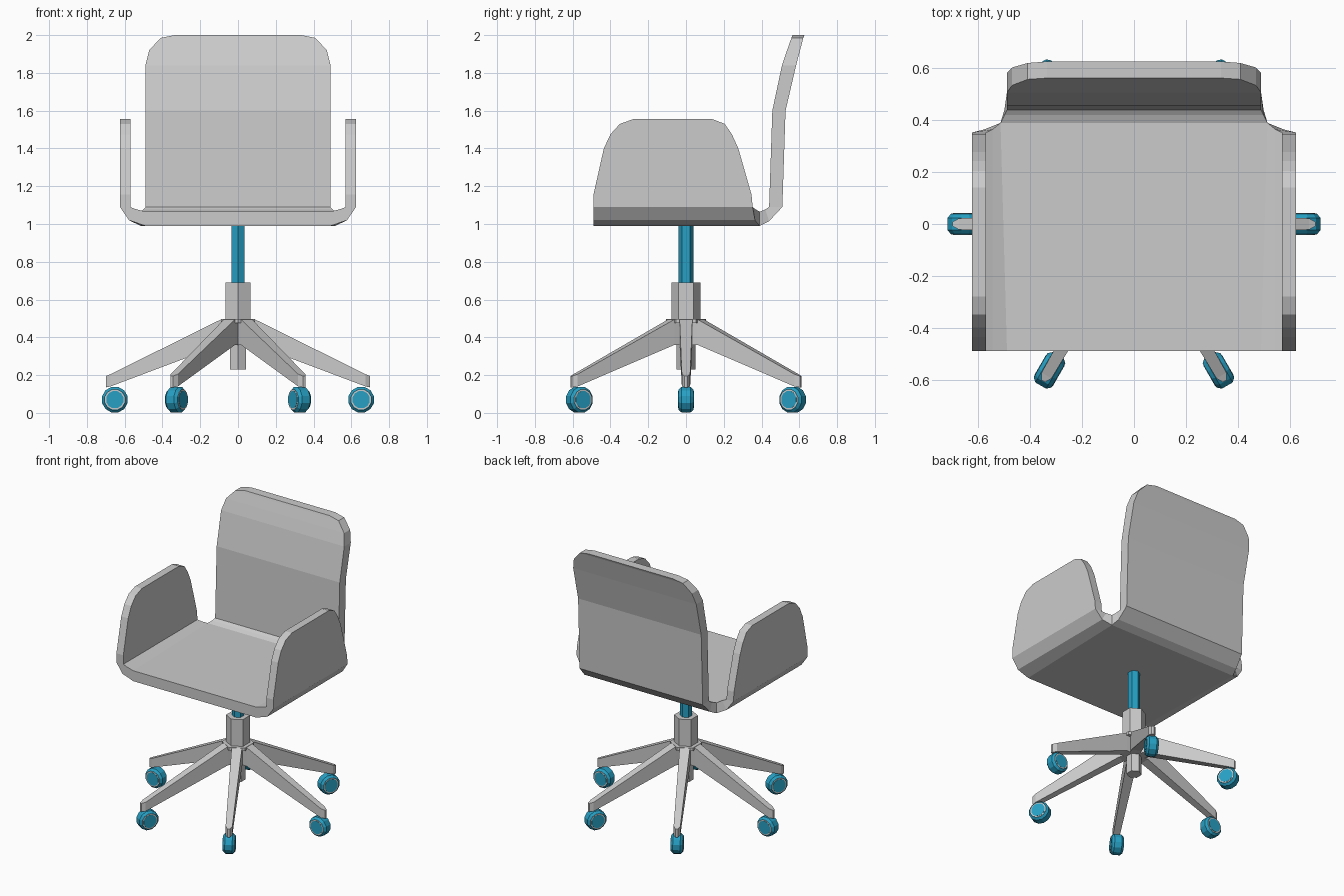
import bpy, bmesh
from math import pi, radians
from mathutils import Matrix

if "Cube" in bpy.data.objects:
    bpy.data.objects.remove(bpy.data.objects["Cube"])

blue = bpy.data.materials.new("blue_plastic")
blue.diffuse_color = (0.02, 0.35, 0.55, 1)
blue.use_nodes = True
blue.node_tree.nodes["Principled BSDF"].inputs["Base Color"].default_value = blue.diffuse_color


def finish(name, bm, mat=None):
    bmesh.ops.remove_doubles(bm, verts=bm.verts, dist=0.0005)
    bmesh.ops.recalc_face_normals(bm, faces=bm.faces)
    me = bpy.data.meshes.new(name)
    bm.to_mesh(me)
    bm.free()
    ob = bpy.data.objects.new(name, me)
    bpy.context.collection.objects.link(ob)
    if mat:
        me.materials.append(mat)
    return ob


def loft(bm, rings, cap_start=True, cap_end=True):
    """Skin a series of closed rings."""
    vs = [[bm.verts.new(p) for p in r] for r in rings]
    n = len(vs[0])
    for a, b in zip(vs, vs[1:]):
        for i in range(n):
            j = (i + 1) % n
            bm.faces.new((a[i], a[j], b[j], b[i]))
    if cap_start:
        bm.faces.new(vs[0])
    if cap_end:
        bm.faces.new(vs[-1])


def lathe(name, profile, sides, matrix=Matrix(), mat=None, turn=0.0):
    """Stack of regular polygons (radius, height) along local z."""
    bm = bmesh.new()
    ring = [Matrix.Rotation(turn + 2 * pi * i / sides, 4, 'Z') for i in range(sides)]
    loft(bm, [[r @ Matrix.Translation((rad, 0, z)) @ Matrix().to_translation() for r in ring]
              for rad, z in profile])
    bm.transform(matrix)
    return finish(name, bm, mat)


# Bent one-piece shell: seat panel
bm = bmesh.new()
BOT, TOP = 0.99, 1.065
plan = [(-0.49, -0.49), (0.49, -0.49), (0.515, 0.39), (-0.515, 0.39)]
lo, hi = ([bm.verts.new((x, y, z)) for x, y in plan] for z in (BOT, TOP))
bm.faces.new(lo)
bm.faces.new(hi)
bm.faces.new((lo[0], lo[1], hi[1], hi[0]))

# Backrest: half width, front (y, z), rear (y, z)
back = [(0.515, 0.39, TOP, 0.39, BOT), (0.50, 0.42, 1.077, 0.44, 1.015),
        (0.49, 0.44, 1.09, 0.51, 1.09), (0.49, 0.457, 1.60, 0.527, 1.60),
        (0.49, 0.508, 1.84, 0.583, 1.84), (0.47, 0.535, 1.92, 0.604, 1.92),
        (0.41, 0.558, 1.985, 0.621, 1.985), (0.335, 0.563, 2.0, 0.627, 2.0)]
loft(bm, [[(-w, y, z), (w, y, z), (w, v, u), (-w, v, u)] for w, y, z, v, u in back],
     cap_start=False)

# Armrests: inner (x, z), outer (x, z), front y, rear y
arm = [(0.545, 1.08, 0.577, 1.02, -0.49, 0.365), (0.57, 1.09, 0.625, 1.09, -0.49, 0.353)]
arm += [(0.57, z, 0.625, z, a, b) for z, a, b in (
    (1.155, -0.49, 0.347), (1.40, -0.435, 0.277), (1.475, -0.40, 0.243),
    (1.53, -0.35, 0.205), (1.555, -0.28, 0.14))]
for s in (1, -1):
    rings = [[(s * 0.49, -0.49, TOP), (s * 0.515, 0.39, TOP),
              (s * 0.515, 0.39, BOT), (s * 0.49, -0.49, BOT)]]
    rings += [[(s * xi, a, zi), (s * xi, b, zi), (s * xo, b, zo), (s * xo, a, zo)]
              for xi, zi, xo, zo, a, b in arm]
    loft(bm, rings, cap_start=False)
finish("seat_shell", bm)

# Hexagonal column, with corners on the y axis
lathe("gas_lift", [(0.04, 0.66), (0.04, 0.995)], 6, mat=blue, turn=pi / 2)
lathe("column_sleeve", [(0.077, 0.49), (0.077, 0.69)], 6, turn=pi / 2)
lathe("base_hub", [(0.105, 0.475), (0.105, 0.497)], 6, turn=pi / 2)
lathe("column_bottom", [(0.05, 0.23), (0.05, 0.49)], 6, turn=pi / 2)

# Six legs with casters: distance, half width, bottom z, top z
leg = [(0.02, 0.034, 0.36, 0.495), (0.09, 0.034, 0.36, 0.495),
       (0.675, 0.022, 0.14, 0.205), (0.70, 0.008, 0.135, 0.195)]
for k in range(6):
    spin = Matrix.Rotation(radians(60 * k), 4, 'Z')
    bm = bmesh.new()
    loft(bm, [[(d, -w, b), (d, w, b), (d, w, t), (d, -w, t)] for d, w, b, t in leg])
    bm.transform(spin)
    finish(f"leg_{k + 1}", bm)

    axle = spin @ Matrix.Translation((0.652, 0, 0.07)) @ Matrix.Rotation(pi / 2, 4, 'X')
    lathe(f"caster_wheel_{k + 1}", [(0.056, -0.039), (0.07, -0.024), (0.07, 0.024), (0.056, 0.039)],
          12, axle, blue, pi / 12)
    lathe(f"caster_rim_{k + 1}", [(0.055, -0.04), (0.055, 0.04)], 12, axle, None, pi / 12)
    lathe(f"caster_cap_{k + 1}", [(0.047, -0.0415), (0.047, 0.0415)], 12, axle, blue, pi / 12)
